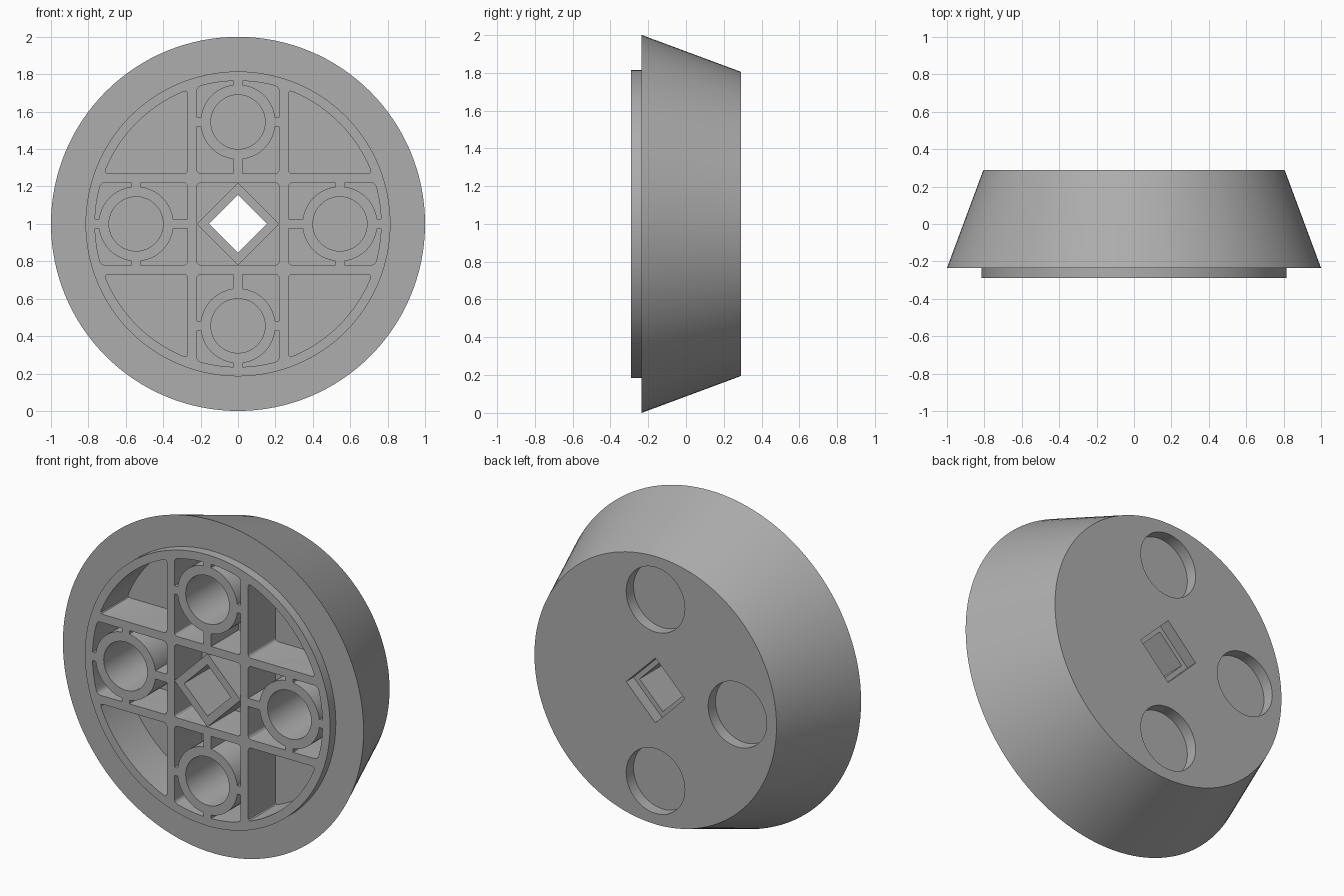
import bpy, bmesh
from math import sin, cos, pi, sqrt, acos, asin, radians
from mathutils import Matrix

cube = bpy.data.objects.get("Cube")
if cube:
    bpy.data.objects.remove(cube)

# Main dimensions (wheel axis runs along y)
FRONT, FLANGE, BACK = -0.29, -0.235, 0.29
FLOOR = -0.03            # bottom of the front pockets
RIM = 0.765              # inner radius of the collar
CELL, RIB = 0.22, 0.27   # inner and outer faces of the ribs
TUBE_POS, TUBE_OUT, TUBE_IN = 0.545, 0.2, 0.145

grey = bpy.data.materials.new("light_grey")
grey.use_nodes = True
grey.diffuse_color = (0.42, 0.42, 0.42, 1)
grey.node_tree.nodes["Principled BSDF"].inputs["Base Color"].default_value = grey.diffuse_color


def make(name, bm):
    bmesh.ops.recalc_face_normals(bm, faces=bm.faces)
    mesh = bpy.data.meshes.new(name)
    bm.to_mesh(mesh)
    bm.free()
    mesh.materials.append(grey)
    obj = bpy.data.objects.new(name, mesh)
    obj.location.z = 1
    bpy.context.collection.objects.link(obj)
    return obj


def prism(bm, outline, y0, y1, turn=0, rounding=0):
    """Extrude an (x, z) outline along y, then turn it about the axis."""
    part = bmesh.new()
    rings = [[part.verts.new((x, y, z)) for x, z in outline] for y in (y0, y1)]
    part.faces.new(rings[0])
    part.faces.new(rings[1][::-1])
    n = len(outline)
    for i in range(n):
        j = (i + 1) % n
        part.faces.new((rings[0][j], rings[0][i], rings[1][i], rings[1][j]))
    bmesh.ops.recalc_face_normals(part, faces=part.faces)
    if rounding:
        corners = [e for e in part.edges
                   if abs(e.verts[0].co.y - e.verts[1].co.y) > 0.01
                   and e.calc_face_angle() > radians(30)]
        bmesh.ops.bevel(part, geom=corners, offset=rounding, segments=3,
                        profile=0.5, affect='EDGES')
    part.transform(Matrix.Rotation(turn, 4, 'Y'))
    mesh = bpy.data.meshes.new("temporary")
    part.to_mesh(mesh)
    part.free()
    bm.from_mesh(mesh)
    bpy.data.meshes.remove(mesh)


def lathe(bm, profile, steps, closed=False):
    """Turn an (r, y) profile about the y axis."""
    rings = [[bm.verts.new((r * cos(2 * pi * i / steps), y, r * sin(2 * pi * i / steps)))
              for r, y in profile] for i in range(steps)]
    n = len(profile)
    for i in range(steps):
        a, b = rings[i], rings[(i + 1) % steps]
        for k in range(n if closed else n - 1):
            m = (k + 1) % n
            bm.faces.new((a[k], a[m], b[m], b[k]))
    bmesh.ops.remove_doubles(bm, verts=bm.verts, dist=1e-5)


def arc(radius, a0, a1, steps, cx=0, cz=0):
    return [(cx + radius * cos(a0 + (a1 - a0) * i / steps),
             cz + radius * sin(a0 + (a1 - a0) * i / steps)) for i in range(steps + 1)]


def diamond(d):
    return [(d, 0), (0, d), (-d, 0), (0, -d)]


def disc(radius):
    return arc(radius, 0, 2 * pi, 48, 0, TUBE_POS)[:-1]


def box(x0, x1, z0, z1):
    return [(x0, z0), (x1, z0), (x1, z1), (x0, z1)]


quarters = [i * pi / 2 for i in range(4)]

# Tapered body with raised front collar
bm = bmesh.new()
lathe(bm, [(0, FRONT), (0.815, FRONT), (0.815, FLANGE), (1, FLANGE), (0.805, BACK), (0, BACK)], 128)
body = make("wheel_body", bm)

# Front pockets: four corners, four cross arms and the centre
pockets = bmesh.new()
start = asin(RIB / RIM)
corner = [(RIB, RIB)] + arc(RIM, start, pi / 2 - start, 20)
half = acos(CELL / RIM)
arm = [(-CELL, RIB), (CELL, RIB)] + arc(RIM, half, pi - half, 12)
for q in quarters:
    prism(pockets, corner, -0.4, FLOOR, q, 0.02)
    prism(pockets, arm, -0.4, FLOOR, q, 0.02)
prism(pockets, box(-CELL, CELL, -CELL, CELL), -0.4, FLOOR, 0, 0.02)

# Tube bores and the square axle hole
bores = bmesh.new()
for q in quarters:
    prism(bores, disc(TUBE_IN), -0.1, 0.15, q)
prism(bores, diamond(0.155), -0.1, 0.4)

# Shallow recesses in the back
recesses = bmesh.new()
for q in quarters:
    prism(recesses, disc(0.195), 0.22, 0.4, q)
prism(recesses, diamond(0.195), 0.22, 0.4)

bpy.context.view_layer.objects.active = body
body.select_set(True)
for name, bm in (("pocket_cutter", pockets), ("bore_cutter", bores), ("recess_cutter", recesses)):
    cutter = make(name, bm)
    cutter.hide_render = True
    mod = body.modifiers.new(name, 'BOOLEAN')
    mod.operation = 'DIFFERENCE'
    mod.solver = 'EXACT'
    mod.object = cutter
    bpy.ops.object.modifier_apply(modifier=name)
    bpy.data.objects.remove(cutter)

# Round tubes, each held by four short webs
parts = [body]
web = 0.025
inner = sqrt(TUBE_OUT ** 2 - web ** 2) - 0.005
for q, side in zip(quarters, ("top", "left", "bottom", "right")):
    bm = bmesh.new()
    lathe(bm, [(TUBE_IN, FRONT), (TUBE_OUT, FRONT), (TUBE_OUT, FLOOR), (TUBE_IN, FLOOR)], 48, True)
    bm.transform(Matrix.Rotation(q, 4, 'Y') @ Matrix.Translation((0, 0, TUBE_POS)))
    for outline in (box(-web, web, RIB, TUBE_POS - inner),
                    box(-web, web, TUBE_POS + inner, RIM),
                    box(-CELL, -inner, TUBE_POS - web, TUBE_POS + web),
                    box(inner, CELL, TUBE_POS - web, TUBE_POS + web)):
        prism(bm, outline, FRONT, FLOOR, q)
    parts.append(make(side + "_tube", bm))

# Square axle sleeve
bm = bmesh.new()
lathe(bm, [(0.155, FRONT), (CELL, FRONT), (CELL, FLOOR), (0.155, FLOOR)], 4, True)
parts.append(make("axle_sleeve", bm))

# Smooth the round walls, keep the edges crisp
for obj in parts:
    obj.select_set(True)
bpy.ops.object.shade_smooth_by_angle(angle=radians(30))
